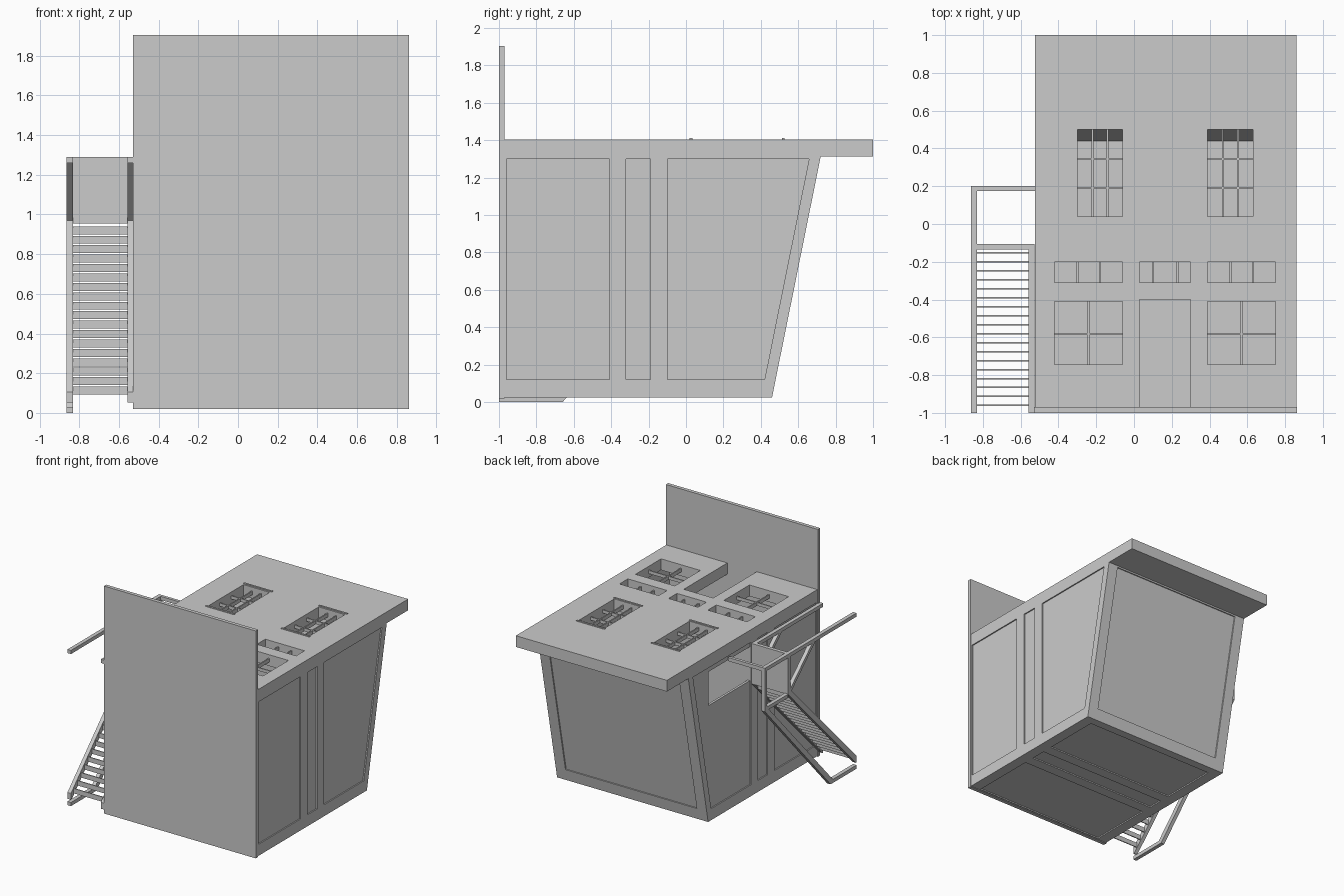
import bpy, bmesh

if "Cube" in bpy.data.objects:
    bpy.data.objects.remove(bpy.data.objects["Cube"])


def make(name, bm):
    bmesh.ops.recalc_face_normals(bm, faces=bm.faces)
    me = bpy.data.meshes.new(name)
    bm.to_mesh(me)
    bm.free()
    ob = bpy.data.objects.new(name, me)
    bpy.context.collection.objects.link(ob)
    return ob


def add_prism(bm, x0, x1, prof):
    """Closed (y, z) profile extruded along x."""
    a = [bm.verts.new((x0, y, z)) for y, z in prof]
    b = [bm.verts.new((x1, y, z)) for y, z in prof]
    bm.faces.new(a)
    bm.faces.new(b[::-1])
    n = len(prof)
    for i in range(n):
        j = (i + 1) % n
        bm.faces.new((a[j], a[i], b[i], b[j]))


def add_box(bm, x0, x1, y0, y1, z0, z1):
    add_prism(bm, x0, x1, [(y0, z0), (y1, z0), (y1, z1), (y0, z1)])


def boxes(name, *items):
    bm = bmesh.new()
    for it in items:
        add_box(bm, *it)
    return make(name, bm)


def prisms(name, *items):
    bm = bmesh.new()
    for it in items:
        add_prism(bm, *it)
    return make(name, bm)


def cut(ob, cutter):
    m = ob.modifiers.new("cut", 'BOOLEAN')
    m.operation = 'DIFFERENCE'
    m.solver = 'EXACT'
    m.object = cutter
    bpy.context.view_layer.objects.active = ob
    bpy.ops.object.modifier_apply(modifier=m.name)
    bpy.data.objects.remove(cutter)


XL, XR = -0.525, 0.86

# Ground plate under the house (the building lies on its back)
boxes("ground_plate", (XL - 0.005, XR + 0.003, -1.0, -0.97, 0.02, 1.905))

# House shell with sloped roof
shell = prisms("house_shell", (XL, XR, [(-0.97, 0.025), (0.46, 0.025), (0.72, 1.312), (-0.97, 1.312)]))
cut(shell, prisms("inner_cutter", (XL + 0.03, XR - 0.03,
    [(-1.05, 0.05), (0.44, 0.05), (0.72, 1.436), (-1.05, 1.436)])))

# Shallow recessed panels on both sides, the rear and the roof
D = 0.01
side = [[(-0.96, 0.12), (-0.41, 0.12), (-0.41, 1.30), (-0.96, 1.30)],
        [(-0.32, 0.12), (-0.19, 0.12), (-0.19, 1.30), (-0.32, 1.30)],
        [(-0.10, 0.12), (0.42, 0.12), (0.658, 1.30), (-0.10, 1.30)]]
items = []
for p in side:
    items += [(XL - 0.1, XL + D, p), (XR - D, XR + 0.1, p)]
for y0, y1 in ((-0.96, -0.41), (-0.32, -0.19), (-0.10, 0.39)):
    items.append((XL + 0.09, XR - 0.09, [(y0, -0.1), (y1, -0.1), (y1, 0.025 + D), (y0, 0.025 + D)]))
items.append((XL + 0.09, XR - 0.09, [(0.469, 0.12), (0.6, 0.12), (0.85, 1.30), (0.708, 1.30)]))
cut(shell, prisms("panel_cutter", *items))

# Side doorway onto the landing
cut(shell, boxes("side_door_cutter", (XL - 0.1, XL + 0.1, -0.10, 0.44, 0.98, 1.26)))

# Upper floor
boxes("upper_floor", (XL + 0.03, XR - 0.03, -0.13, -0.10, 0.05, 1.312))

# Front wall with window and door openings: x range, y range, x bars, y bars
facade = boxes("front_wall", (XL, XR, -0.97, 1.0, 1.312, 1.405))
openings = []
for x in (-0.30, 0.39):
    openings.append((x, x + 0.24, 0.04, 0.50, [x + 0.08, x + 0.16], [0.19, 0.345]))
for x in (-0.42, 0.39):
    openings.append((x, x + 0.36, -0.745, -0.41, [x + 0.18], [-0.583]))
    openings.append((x, x + 0.36, -0.31, -0.20, [x + 0.12, x + 0.24], []))
openings.append((0.03, 0.30, -0.31, -0.20, [0.10, 0.23], []))
openings.append((0.03, 0.30, -1.0, -0.40, [], []))
cut(facade, boxes("opening_cutter", *[(o[0], o[1], o[2], o[3], 1.2, 1.5) for o in openings]))

# Window bars
bars = []
for x0, x1, y0, y1, xs, ys in openings:
    bars += [(x - 0.005, x + 0.005, y0, y1, 1.345, 1.375) for x in xs]
    bars += [(x0, x1, y - 0.005, y + 0.005, 1.347, 1.373) for y in ys]
boxes("window_bars", *bars)

# Sills and lintels of the upper windows
boxes("sills", *[(x - 0.01, x + 0.25, y, y + 0.015, 1.40, 1.411)
                 for x in (-0.30, 0.39) for y in (0.02, 0.512)])

# Stair landing, its legs and braces
OX, IX = (-0.864, -0.832), (-0.558, -0.526)
boxes("landing", (OX[0], IX[1], -0.135, -0.105, 0.955, 1.29))
boxes("landing_legs", *[(a, b, -1.0, -0.135, 1.26, 1.29) for a, b in (OX, IX)])
prisms("landing_braces", *[(a, b, [(-0.135, 0.957), (-0.135, 0.995), (-0.42, 1.26), (-0.46, 1.26)])
                           for a, b in (OX, IX)])

# Stair stringers and treads
prisms("stair_stringers", *[(a, b, [(-0.105, 0.955), (-0.135, 0.985), (-1.0, 0.105), (-1.0, 0.052), (-0.99, 0.052)])
                            for a, b in (OX, IX)])
boxes("stair_treads", *[(OX[1], IX[0], -0.157 - i * 0.0475, -0.149 - i * 0.0475,
                         0.90 - i * 0.0475, 0.94 - i * 0.0475) for i in range(18)])

# Railing: posts, top rails and sloped handrail
a, b = OX
boxes("railing",
      (a, b, -0.105, 0.20, 0.93, 0.96),
      (a, b, -0.105, 0.20, 1.26, 1.29),
      (a, b, 0.175, 0.20, 0.96, 1.26),
      (a, XL, 0.175, 0.20, 1.26, 1.29),
      (a, b, -1.0, -0.68, 0.0, 0.03))
prisms("handrail", (a, b, [(0.20, 0.93), (0.175, 0.96), (-0.69, 0.03), (-0.69, 0.0), (-0.66, 0.0)]))
